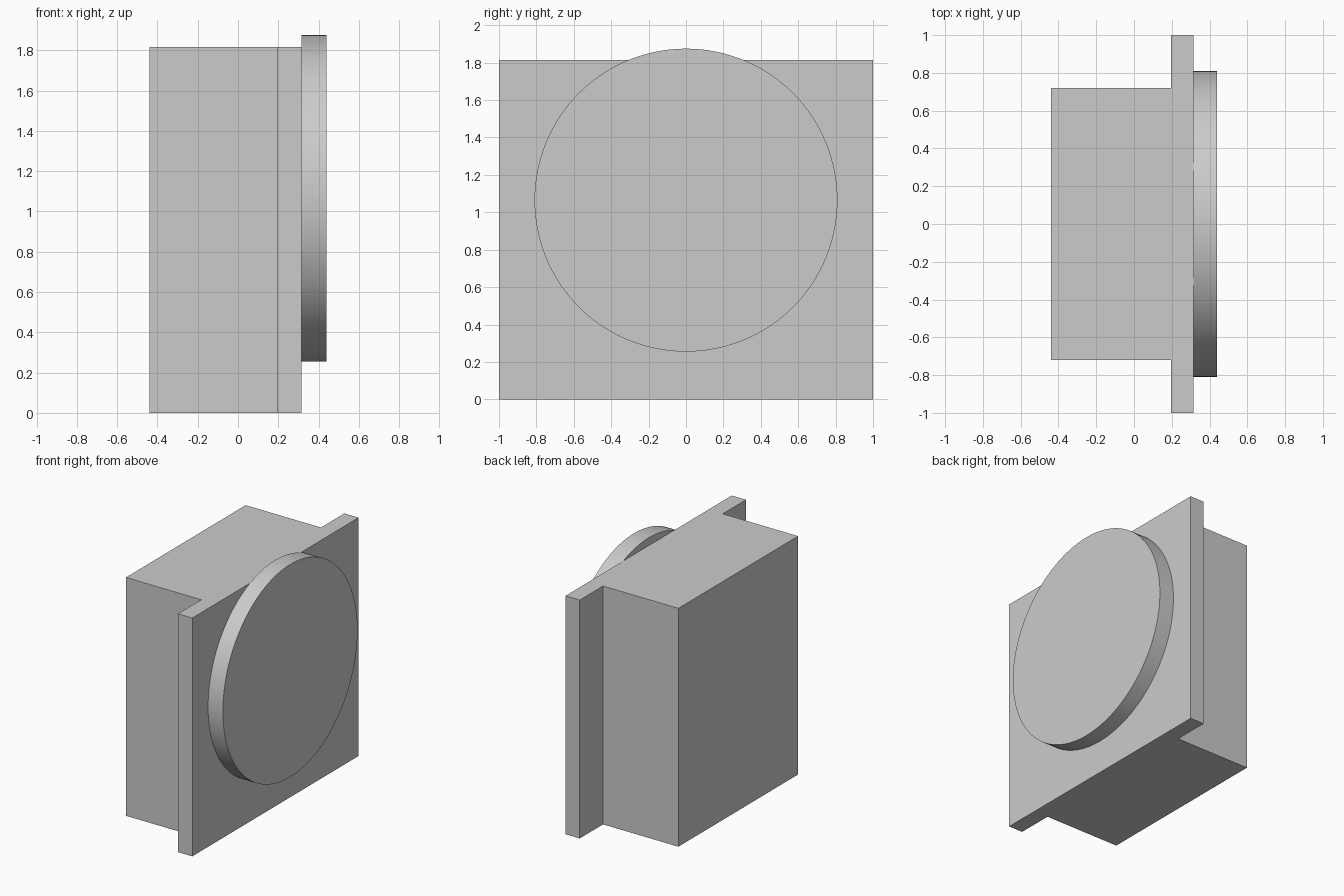
import bpy
import bmesh
import math
from mathutils import Matrix, Vector

cube = bpy.data.objects.get("Cube")
if cube:
    bpy.data.objects.remove(cube, do_unlink=True)

grey = bpy.data.materials.new("plain grey")
grey.use_nodes = True
colour = (0.6, 0.6, 0.6, 1)
grey.diffuse_color = colour
grey.node_tree.nodes["Principled BSDF"].inputs["Base Color"].default_value = colour

BACK, STEP, FACE, DISC_FRONT = -0.44, 0.195, 0.315, 0.44
HEIGHT = 1.815


def add_object(name, bm):
    bmesh.ops.recalc_face_normals(bm, faces=bm.faces[:])
    mesh = bpy.data.meshes.new(name)
    bm.to_mesh(mesh)
    bm.free()
    mesh.materials.append(grey)
    obj = bpy.data.objects.new(name, mesh)
    bpy.context.collection.objects.link(obj)
    return obj


# Housing block and wide flange: one T-shaped profile, mirrored and extruded upwards
half = [(BACK, 0.72), (STEP, 0.72), (STEP, 1.0), (FACE, 1.0)]
profile = half + [(x, -y) for x, y in reversed(half)]
bm = bmesh.new()
base = bm.faces.new([bm.verts.new((x, y, 0)) for x, y in profile])
top = bmesh.ops.extrude_face_region(bm, geom=[base], use_keep_orig=True)
top_verts = [v for v in top["geom"] if isinstance(v, bmesh.types.BMVert)]
bmesh.ops.translate(bm, verts=top_verts, vec=Vector((0, 0, HEIGHT)))
add_object("flanged_housing", bm)

# Round disc standing on the flange face, rising slightly above its top edge
bm = bmesh.new()
bmesh.ops.create_cone(
    bm, cap_ends=True, segments=128, radius1=0.81, radius2=0.81,
    depth=DISC_FRONT - FACE,
    matrix=Matrix.Translation(((FACE + DISC_FRONT) / 2, 0, 1.065))
    @ Matrix.Rotation(math.pi / 2, 4, "Y"))
disc = add_object("round_disc", bm)
bpy.ops.object.select_all(action="DESELECT")
disc.select_set(True)
bpy.context.view_layer.objects.active = disc
bpy.ops.object.shade_smooth_by_angle(angle=math.radians(30))
